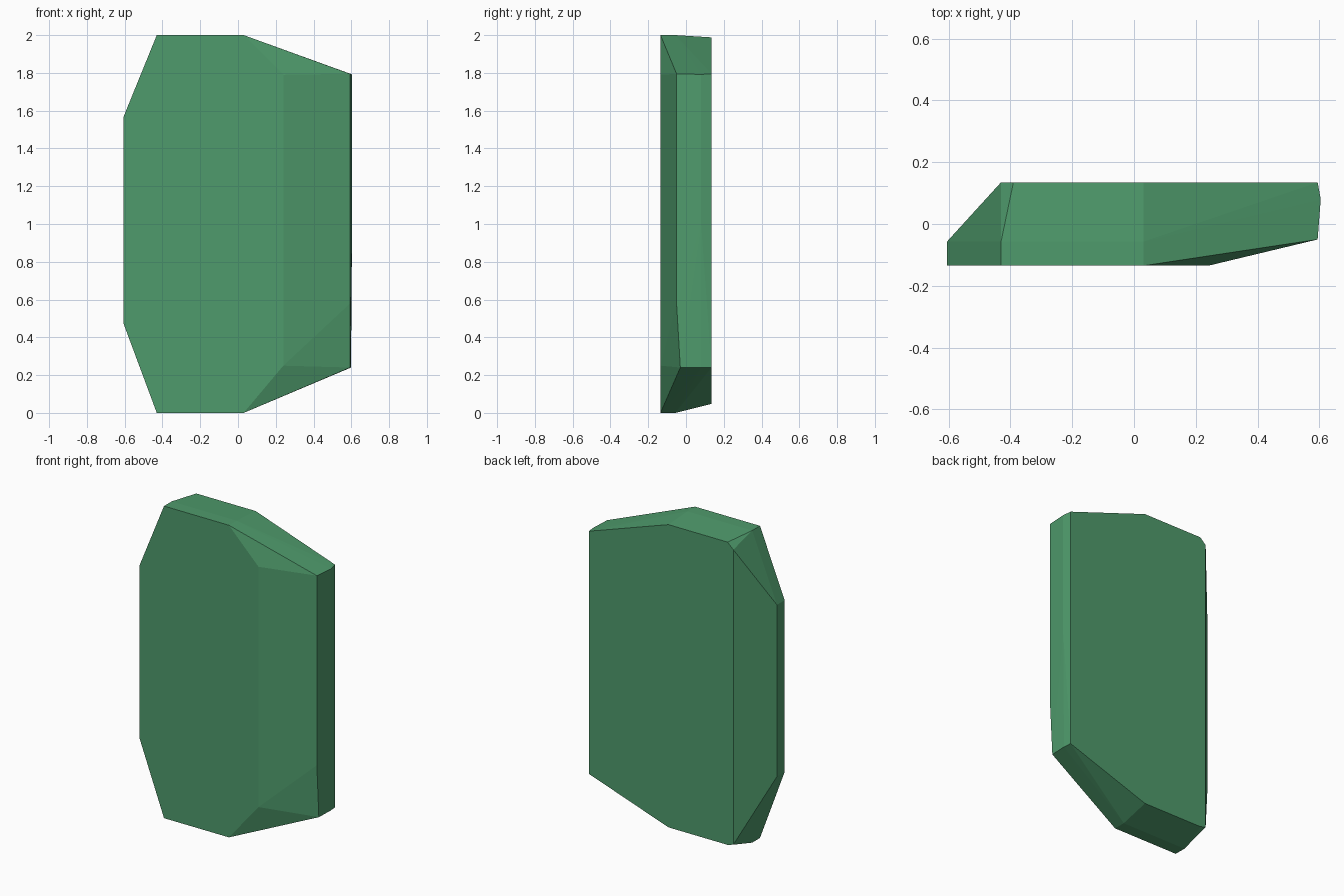
import bpy
import bmesh
import math

if "Cube" in bpy.data.objects:
    bpy.data.objects.remove(bpy.data.objects["Cube"])

# One green for the whole stone
green = bpy.data.materials.new("green")
green.diffuse_color = (0.078, 0.328, 0.15, 1)
green.use_nodes = True
green.node_tree.nodes["Principled BSDF"].inputs["Base Color"].default_value = green.diffuse_color

FRONT, BACK = -0.135, 0.135


def outline(y, points):
    """Place (x, z) outline points at depth y."""
    return [(x, y, z) for x, z in points]


# Flat front face
corners = outline(FRONT, [(-0.605, 0.47), (-0.605, 1.57), (-0.43, 2.0), (0.03, 2.0),
                          (0.24, 1.79), (0.24, 0.25), (0.03, 0.0), (-0.43, 0.0)])
# Left rim, where the back bevel starts
corners += outline(-0.057, [(-0.605, 0.47), (-0.605, 1.57), (-0.43, 2.0),
                            (0.03, 2.0), (0.03, 0.0), (-0.43, 0.0)])
# Right rim, slightly bowed outwards
corners += [(0.594, -0.05, 1.795), (0.594, -0.05, 0.58), (0.594, -0.03, 0.24)]
corners += outline(0.08, [(0.604, 1.792), (0.604, 1.0), (0.598, 0.24)])
# Flat back face
corners += outline(BACK, [(0.594, 1.795), (0.594, 0.24), (0.03, 0.048), (-0.39, 0.048),
                          (-0.43, 0.06), (-0.43, 1.95), (-0.39, 1.988), (0.03, 1.988)])

# Faceted slab: wrap the outlines in flat facets
bm = bmesh.new()
for co in corners:
    bm.verts.new(co)
bmesh.ops.convex_hull(bm, input=bm.verts[:])
loose = [v for v in bm.verts if not v.link_faces]
bmesh.ops.delete(bm, geom=loose, context='VERTS')
bmesh.ops.dissolve_limit(bm, angle_limit=math.radians(0.5),
                         verts=bm.verts[:], edges=bm.edges[:])
bmesh.ops.recalc_face_normals(bm, faces=bm.faces[:])

mesh = bpy.data.meshes.new("faceted_slab")
bm.to_mesh(mesh)
bm.free()
mesh.materials.append(green)
slab = bpy.data.objects.new("faceted_slab", mesh)
bpy.context.collection.objects.link(slab)
